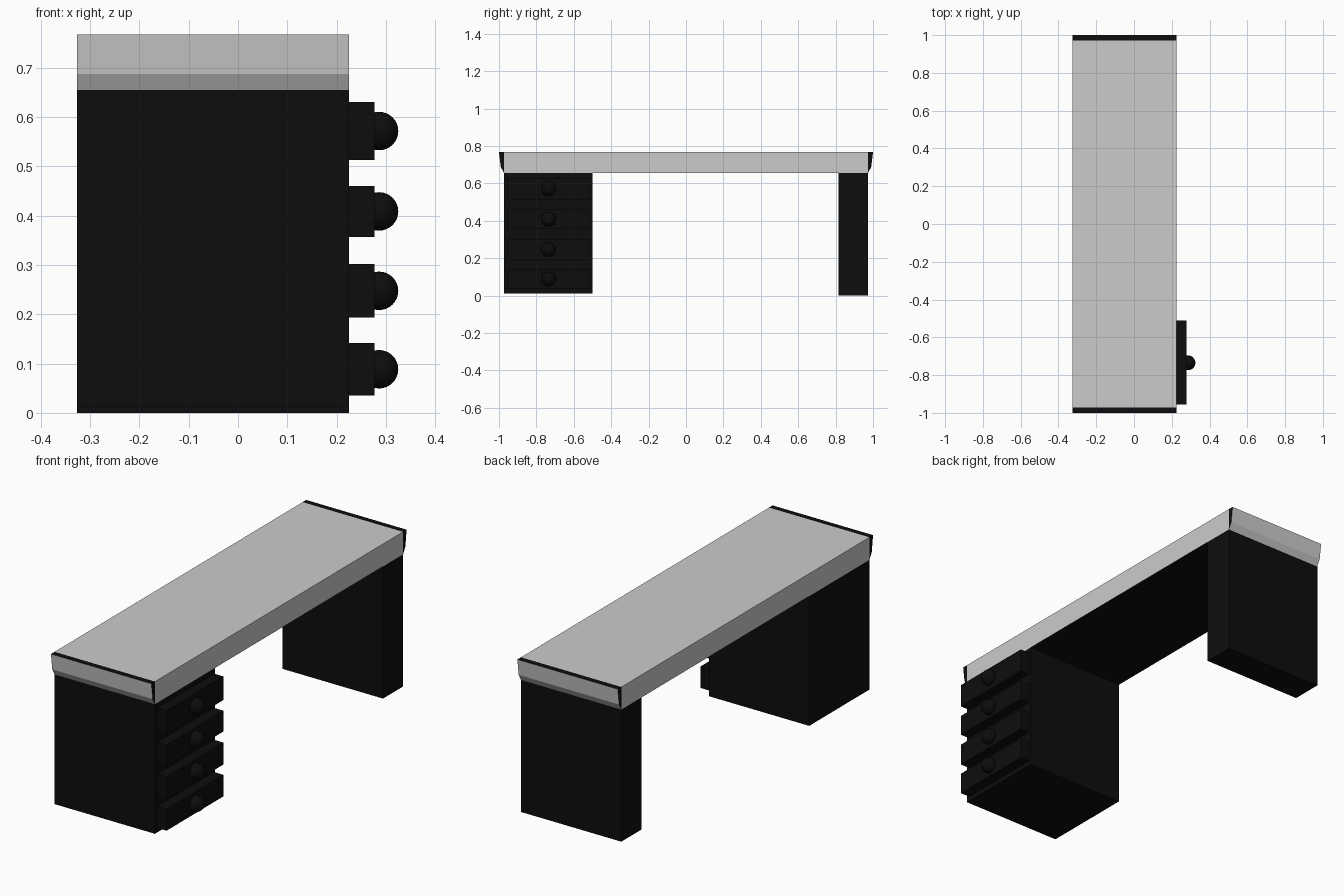
import bpy
import bmesh
from mathutils import Matrix

cube = bpy.data.objects.get("Cube")
if cube:
    bpy.data.objects.remove(cube, do_unlink=True)


def make_material(name, value):
    mat = bpy.data.materials.new(name)
    mat.use_nodes = True
    colour = (value, value, value, 1)
    mat.diffuse_color = colour
    mat.node_tree.nodes["Principled BSDF"].inputs["Base Color"].default_value = colour
    return mat


BLACK = make_material("black", 0.004)
GREY = make_material("light grey", 0.6)


def finish(name, bm, rule=None):
    """Turn a bmesh into an object; faces passing the rule become grey."""
    bmesh.ops.recalc_face_normals(bm, faces=bm.faces)
    bm.normal_update()
    mesh = bpy.data.meshes.new(name)
    for face in bm.faces:
        face.material_index = int(bool(rule and rule(face.normal)))
    bm.to_mesh(mesh)
    bm.free()
    mesh.materials.append(BLACK)
    if rule:
        mesh.materials.append(GREY)
    obj = bpy.data.objects.new(name, mesh)
    bpy.context.collection.objects.link(obj)
    return obj


def box(name, x, y, z, rule=None):
    bm = bmesh.new()
    bmesh.ops.create_cube(bm, size=1)
    for v in bm.verts:
        v.co = [lo if c < 0 else hi for c, (lo, hi) in zip(v.co, (x, y, z))]
    return finish(name, bm, rule)


WIDTH = (-0.326, 0.225)
UNDER, TOP, END = 0.655, 0.767, 0.972

# Desk top: grey all round, black underneath
box("desk_top", WIDTH, (-END, END), (UNDER, TOP), lambda n: n.z > -0.5)

# Tapered end caps: grey outer faces, black top and sides
profile = [(END, UNDER), (0.99, 0.687), (1.0, TOP), (END, TOP)]
for name, side in (("front_end_cap", -1), ("back_end_cap", 1)):
    bm = bmesh.new()
    base = bm.faces.new([bm.verts.new((WIDTH[0], side * y, z)) for y, z in profile])
    swept = bmesh.ops.extrude_face_region(bm, geom=[base])["geom"]
    for v in swept:
        if isinstance(v, bmesh.types.BMVert):
            v.co.x = WIDTH[1]
    finish(name, bm, lambda n, s=side: n.y * s > 0.5)

# Supports
box("drawer_pedestal", WIDTH, (-END, -0.5), (0.012, UNDER))
box("back_leg", WIDTH, (0.815, END), (0, UNDER))

# Drawers with round knobs
drawers = [(0.035, 0.142), (0.193, 0.302), (0.357, 0.46), (0.513, 0.63)]
for i, (low, high) in enumerate(drawers, 1):
    box(f"drawer_front_{i}", (WIDTH[1], 0.277), (-0.955, -0.51), (low, high))
    bm = bmesh.new()
    bmesh.ops.create_uvsphere(
        bm, u_segments=32, v_segments=16, radius=0.039,
        matrix=Matrix.Translation((0.286, -0.735, (low + high) / 2)))
    knob = finish(f"drawer_knob_{i}", bm)
    for poly in knob.data.polygons:
        poly.use_smooth = True
